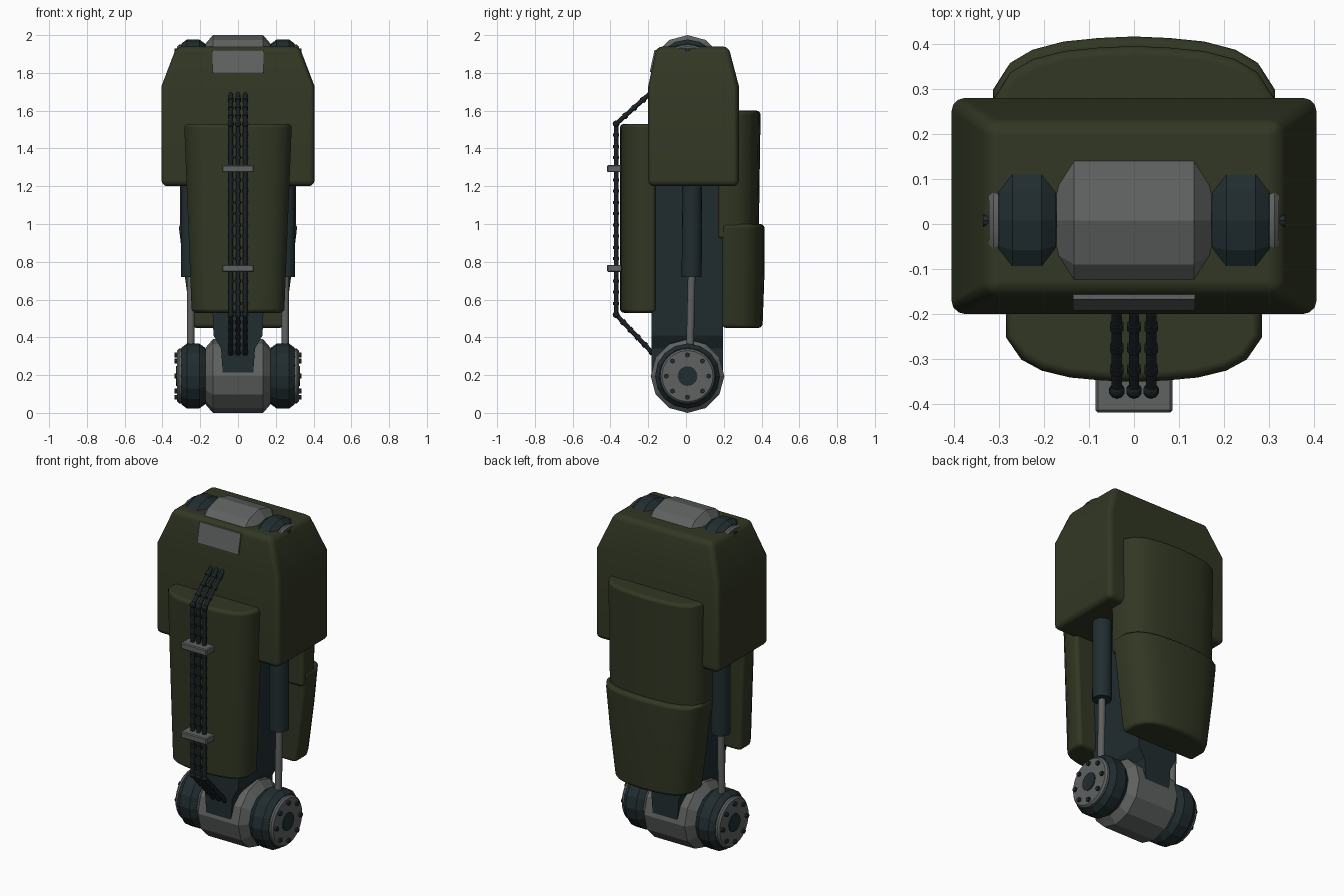
import bpy, bmesh, math
from mathutils import Vector, Matrix

if "Cube" in bpy.data.objects:
    bpy.data.objects.remove(bpy.data.objects["Cube"])


def material(name, rgb):
    m = bpy.data.materials.new(name)
    m.use_nodes = True
    m.diffuse_color = (*rgb, 1)
    m.node_tree.nodes["Principled BSDF"].inputs["Base Color"].default_value = (*rgb, 1)
    return m


GREEN = material("olive_armour", (0.031, 0.038, 0.017))
TEAL = material("dark_teal_frame", (0.015, 0.026, 0.029))
GREY = material("steel_grey", (0.115, 0.12, 0.12))
BLACK = material("cable_black", (0.010, 0.015, 0.017))


def finish(name, bm, mat, bevel=0, smooth=None, segments=3):
    bmesh.ops.recalc_face_normals(bm, faces=bm.faces)
    mesh = bpy.data.meshes.new(name)
    bm.to_mesh(mesh)
    bm.free()
    mesh.materials.append(mat)
    ob = bpy.data.objects.new(name, mesh)
    bpy.context.collection.objects.link(ob)
    bpy.ops.object.select_all(action="DESELECT")
    bpy.context.view_layer.objects.active = ob
    ob.select_set(True)
    if smooth:
        bpy.ops.object.shade_smooth_by_angle(angle=math.radians(smooth))
    if bevel:
        mod = ob.modifiers.new("Bevel", "BEVEL")
        mod.width, mod.segments = bevel, segments
        mod.limit_method, mod.angle_limit = "ANGLE", math.radians(35)
        mod.harden_normals = bool(smooth)
    return ob


def loft(name, rings, mat, **kw):
    """Skin a stack of equal-length closed rings and cap both ends."""
    bm = bmesh.new()
    rows = [[bm.verts.new(p) for p in ring] for ring in rings]
    n = len(rows[0])
    for a, b in zip(rows, rows[1:]):
        for i in range(n):
            bm.faces.new((a[i], a[(i + 1) % n], b[(i + 1) % n], b[i]))
    bm.faces.new(rows[0])
    bm.faces.new(rows[-1])
    return finish(name, bm, mat, **kw)


def rect(hx, y0, y1, z):
    return [(-hx, y0, z), (hx, y0, z), (hx, y1, z), (-hx, y1, z)]


def turned(name, profile, sides, centre, mat, **kw):
    """Turn an (x, radius) profile about the x axis."""
    rings = []
    for x, r in profile:
        angles = [math.tau * i / sides for i in range(sides)]
        rings.append([(centre[0] + x, centre[1] + r * math.sin(a), centre[2] + r * math.cos(a))
                      for a in angles])
    return loft(name, rings, mat, **kw)


def add_rod(bm, a, b, r, sides=12, r2=None):
    a, b = Vector(a), Vector(b)
    turn = (b - a).to_track_quat("Z", "Y").to_matrix().to_4x4()
    bmesh.ops.create_cone(bm, cap_ends=True, segments=sides, radius1=r, radius2=r2 or r,
                          depth=(b - a).length, matrix=Matrix.Translation((a + b) / 2) @ turn)


def rod(name, a, b, r, mat, sides=16):
    bm = bmesh.new()
    add_rod(bm, a, b, r, sides)
    return finish(name, bm, mat, smooth=40)


# Upper armour housing
loft("upper_housing", [rect(0.405, -0.2, 0.28, 1.2), rect(0.405, -0.2, 0.28, 1.73),
                       rect(0.325, -0.155, 0.225, 1.94)], GREEN, bevel=0.03, smooth=40)

# Thin plate lying on the sloped front of the housing
loft("front_tag_plate", [rect(0.135, -0.192, -0.17, 1.805), rect(0.135, -0.167, -0.145, 1.92)], GREY)

# Central limb, narrowing where it meets the lower hub
loft("limb_frame", [rect(0.08, -0.182, 0.197, 0.2), rect(0.09, -0.182, 0.197, 0.34),
                    rect(0.13, -0.182, 0.197, 0.41), rect(0.16, -0.182, 0.197, 1.3)], TEAL)


# Curved armour plates: a bowed cross-section scaled along the height
def curved_plate(name, bow, levels, back, facing):
    bow = [(-x, d) for x, d in reversed(bow[1:])] + bow
    rings = []
    for z, width, depth in levels:
        ring = [(x * width, facing * (back + d * depth), z) for x, d in bow]
        ring += [(width, facing * back, z), (-width, facing * back, z)]
        rings.append(ring)
    return loft(name, rings, GREEN, bevel=0.022, smooth=40)


BOW = [(0, 1), (0.25, 0.985), (0.5, 0.95), (0.72, 0.87), (0.88, 0.74), (1, 0.48)]
curved_plate("front_plate", BOW, [(0.53, 0.245, 0.19), (1.53, 0.285, 0.19)], 0.16, -1)
curved_plate("upper_back_plate", BOW, [(0.92, 0.305, 0.215), (1.6, 0.312, 0.225)], 0.17, 1)
curved_plate("lower_back_plate", BOW, [(0.45, 0.245, 0.215), (0.75, 0.285, 0.226),
                                       (1.0, 0.315, 0.226)], 0.19, 1)

# Pivot joints at both ends of the limb
HUB = [(-0.172, 0.15), (-0.133, 0.195), (0.133, 0.195), (0.172, 0.15)]
DRUM = [(0.165, 0.13), (0.175, 0.15), (0.205, 0.172), (0.27, 0.172), (0.3, 0.15), (0.303, 0.12)]
CAP = [(0.29, 0.145), (0.312, 0.145), (0.322, 0.135)]
for end, z in (("lower", 0.195), ("upper", 1.805)):
    pivot = (0, 0.008, z)
    turned(end + "_hub", HUB, 12, pivot, GREY)
    for side, s in (("left", 1), ("right", -1)):
        tag = f"{end}_{side}"
        turned(tag + "_drum", [(s * x, r) for x, r in DRUM], 16, pivot, TEAL)
        turned(tag + "_cap", [(s * x, r) for x, r in CAP], 32, pivot, GREY, smooth=30)
        turned(tag + "_cap_centre", [(s * 0.31, 0.052), (s * 0.327, 0.052)], 20, pivot, TEAL, smooth=30)
        bm = bmesh.new()
        for i in range(8):
            a = math.tau * i / 8
            y, h = pivot[1] + 0.112 * math.sin(a), z + 0.112 * math.cos(a)
            add_rod(bm, (s * 0.31, y, h), (s * 0.335, y, h), 0.013, 8)
        finish(tag + "_bolts", bm, TEAL)

# Hydraulic pistons on both sides
for side, s in (("left", 1), ("right", -1)):
    rod(side + "_piston_sleeve", (s * 0.25, 0.03, 0.72), (s * 0.25, 0.033, 1.3), 0.053, TEAL)
    rod(side + "_piston_rod", (s * 0.25, 0.02, 0.28), (s * 0.25, 0.03, 0.74), 0.02, GREY)

# Ribbed cables down the front
PATH = [Vector((0, -0.18, 1.7)), Vector((0, -0.37, 1.53)),
        Vector((0, -0.37, 0.52)), Vector((0, -0.18, 0.32))]
for name, x in (("right", -0.038), ("middle", 0), ("left", 0.038)):
    shift = Vector((x, 0, 0))
    bm = bmesh.new()
    for a, b in zip(PATH, PATH[1:]):
        a, b = a + shift, b + shift
        add_rod(bm, a, b, 0.012, 10)
        step = (b - a).normalized()
        count = max(2, round((b - a).length / 0.06))
        for i in range(count + 1):
            p = a.lerp(b, i / count)
            add_rod(bm, p - step * 0.008, p + step * 0.008, 0.016, 10)
    for p in PATH[1:3]:
        bmesh.ops.create_uvsphere(bm, u_segments=10, v_segments=6, radius=0.018,
                                  matrix=Matrix.Translation(p + shift))
    finish(name + "_cable", bm, BLACK, smooth=40)

# Clamps holding the cables
for name, z in (("upper", 1.293), ("lower", 0.765)):
    loft(name + "_cable_clamp", [rect(0.085, -0.418, -0.335, z - 0.019),
                                 rect(0.085, -0.418, -0.335, z + 0.019)], GREY, bevel=0.005, segments=1)
